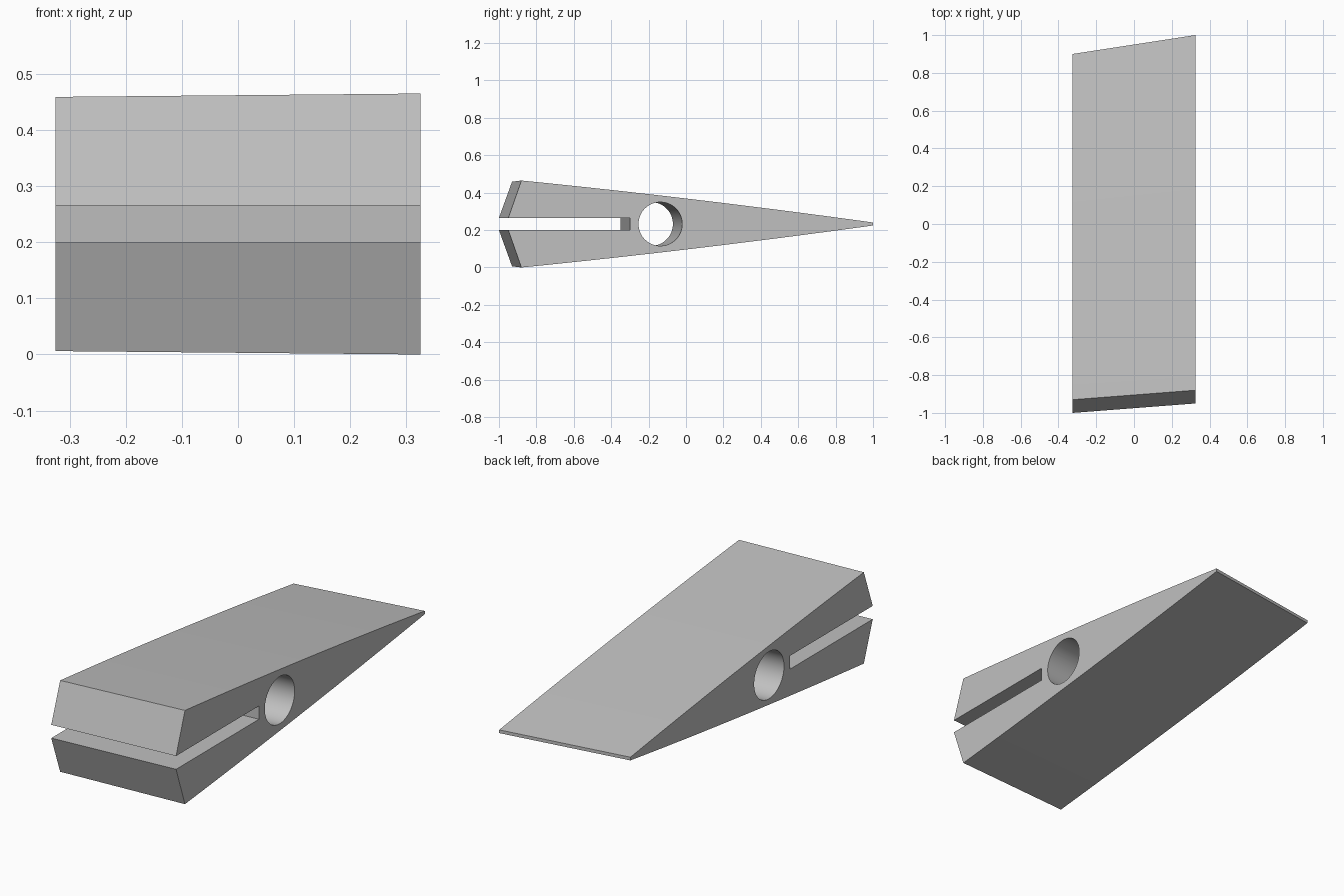
import bpy
import bmesh
from math import cos, sin, pi, radians

if "Cube" in bpy.data.objects:
    bpy.data.objects.remove(bpy.data.objects["Cube"], do_unlink=True)

MID = 0.2325          # height of the symmetry plane
HALF_WIDTH = 0.325

grey = bpy.data.materials.new("plain grey")
grey.use_nodes = True
colour = (0.53, 0.53, 0.53, 1)
grey.diffuse_color = colour
grey.node_tree.nodes["Principled BSDF"].inputs["Base Color"].default_value = colour


def loft(name, left, right, x):
    """Solid between two matching (y, z) outlines at +x and -x."""
    bm = bmesh.new()
    a = [bm.verts.new((x, y, z)) for y, z in left]
    b = [bm.verts.new((-x, y, z)) for y, z in right]
    bm.faces.new(a)
    bm.faces.new(b[::-1])
    n = len(a)
    for i in range(n):
        j = (i + 1) % n
        bm.faces.new((a[j], a[i], b[i], b[j]))
    bmesh.ops.recalc_face_normals(bm, faces=bm.faces)
    mesh = bpy.data.meshes.new(name)
    bm.to_mesh(mesh)
    bm.free()
    mesh.materials.append(grey)
    obj = bpy.data.objects.new(name, mesh)
    bpy.context.collection.objects.link(obj)
    return obj


def wedge_outline(front, tip, height, slot_end, steps=16):
    """Slotted wedge with gently bowed sides, mirrored about MID."""
    slot, tip_half, bow = 0.033, 0.008, 0.009
    start = front + 0.07
    half = [(slot_end, slot), (front, slot)]
    for i in range(steps + 1):
        t = i / steps
        half.append((start + (tip - start) * t,
                     height + (tip_half - height) * t + 4 * bow * t * (1 - t)))
    upper = [(y, MID + z) for y, z in half]
    lower = [(y, MID - z) for y, z in reversed(half)]
    return upper + lower


def circle(centre, radius, sides=64):
    return [(centre + radius * cos(2 * pi * i / sides),
             MID + radius * sin(2 * pi * i / sides)) for i in range(sides)]


# Wedge body, skewed across its width
body = loft("wedge_body",
            wedge_outline(-0.95, 1.0, 0.2325, -0.30),
            wedge_outline(-1.0, 0.9, 0.2265, -0.35), HALF_WIDTH)

# Slanted round hole
reach = 2 * HALF_WIDTH
cutter = loft("hole_cutter", circle(-0.112, 0.117), circle(-0.212, 0.117), reach)
cutter.hide_render = True
cutter.hide_viewport = False
cut = body.modifiers.new("hole", "BOOLEAN")
cut.operation = "DIFFERENCE"
cut.solver = "EXACT"
cut.object = cutter

bpy.ops.object.select_all(action="DESELECT")
body.select_set(True)
bpy.context.view_layer.objects.active = body
bpy.ops.object.modifier_apply(modifier=cut.name)
bpy.data.objects.remove(cutter, do_unlink=True)
bpy.ops.object.shade_smooth_by_angle(angle=radians(30))
